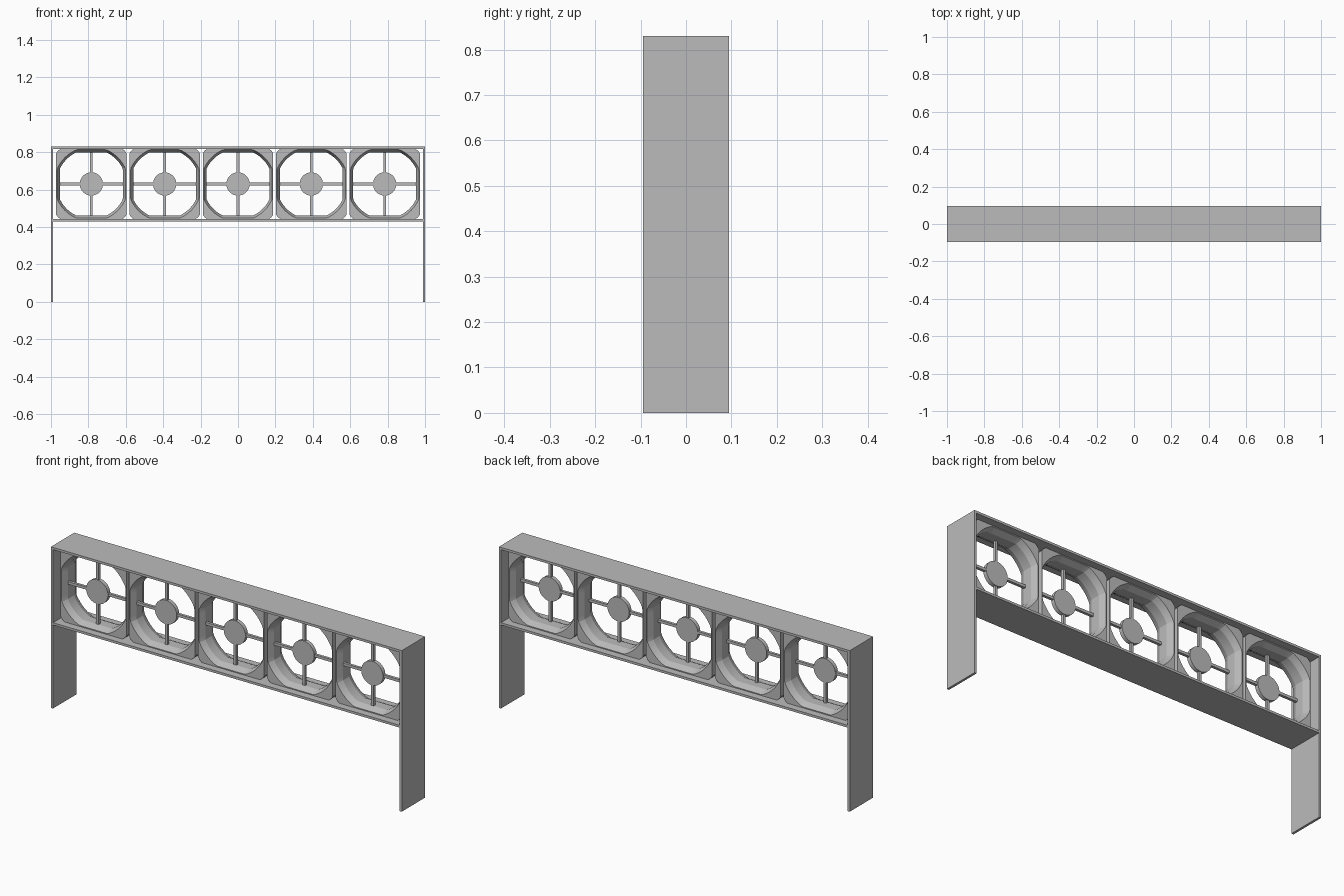
import bpy, bmesh
from math import cos, sin, pi, radians

cube = bpy.data.objects.get("Cube")
if cube:
    bpy.data.objects.remove(cube, do_unlink=True)

grey = bpy.data.materials.new("plain grey")
grey.use_nodes = True
COLOUR = (0.5, 0.5, 0.5, 1)
grey.diffuse_color = COLOUR
grey.node_tree.nodes["Principled BSDF"].inputs["Base Color"].default_value = COLOUR

DEPTH, THICK, TOP = 0.19, 0.012, 0.83
FAN_Z, PITCH, SEGMENTS = 0.63, 0.392, 96


def finish(name, bm, smooth=False):
    bmesh.ops.recalc_face_normals(bm, faces=bm.faces)
    mesh = bpy.data.meshes.new(name)
    bm.to_mesh(mesh)
    bm.free()
    mesh.materials.append(grey)
    ob = bpy.data.objects.new(name, mesh)
    bpy.context.collection.objects.link(ob)
    if smooth:
        bpy.ops.object.select_all(action='DESELECT')
        ob.select_set(True)
        bpy.context.view_layer.objects.active = ob
        bpy.ops.object.shade_smooth_by_angle(angle=radians(12))
    return ob


def box(name, centre, size):
    bm = bmesh.new()
    bmesh.ops.create_cube(bm, size=1)
    bmesh.ops.scale(bm, vec=size, verts=bm.verts)
    bmesh.ops.translate(bm, vec=centre, verts=bm.verts)
    return finish(name, bm)


def clipped_circle(bm, x, y, radius, half):
    """Circle trimmed flat by a square of the given half width."""
    ring = []
    for i in range(SEGMENTS):
        a = 2 * pi * i / SEGMENTS
        r = min(radius, half / max(abs(cos(a)), abs(sin(a))))
        ring.append(bm.verts.new((x + r * cos(a), y, FAN_Z + r * sin(a))))
    return ring


def fan_housing(name, x):
    # Square block with a bore that flares towards both faces
    bm = bmesh.new()
    profile = [(0.057, 0.252, 0.188), (-0.057, 0.252, 0.188),
               (-0.057, 0.2, 0.183), (-0.025, 0.187, 0.168),
               (0.025, 0.187, 0.168), (0.057, 0.2, 0.183)]
    rings = [clipped_circle(bm, x, *p) for p in profile]
    for a, b in zip(rings, rings[1:] + rings[:1]):
        for i in range(SEGMENTS):
            j = (i + 1) % SEGMENTS
            bm.faces.new((a[i], a[j], b[j], b[i]))
    finish(name, bm, True)


def hub(name, x):
    bm = bmesh.new()
    front = clipped_circle(bm, x, -0.028, 0.062, 1)
    face = bm.faces.new(front)
    extruded = bmesh.ops.extrude_face_region(bm, geom=[face], use_keep_orig=True)
    verts = [g for g in extruded["geom"] if isinstance(g, bmesh.types.BMVert)]
    bmesh.ops.translate(bm, vec=(0, 0.02, 0), verts=verts)
    finish(name, bm, True)


# Outer frame
box("top_panel", (0, 0, TOP - THICK / 2), (2, DEPTH, THICK))
box("shelf", (0, 0, 0.436), (2 - 2 * THICK, DEPTH, THICK))
for side, sign in (("left", 1), ("right", -1)):
    box(side + "_leg", (sign * (1 - THICK / 2), 0, (TOP - THICK) / 2),
        (THICK, DEPTH, TOP - THICK))

# Row of fans
for n in range(5):
    x = (n - 2) * PITCH
    fan_housing(f"fan_housing_{n + 1}", x)
    hub(f"fan_hub_{n + 1}", x)
    for sign in (-1, 1):
        side = "left" if sign > 0 else "right"
        end = "upper" if sign > 0 else "lower"
        box(f"{side}_spoke_{n + 1}", (x + sign * 0.115, -0.018, FAN_Z), (0.12, 0.014, 0.014))
        box(f"{end}_spoke_{n + 1}", (x, -0.018, FAN_Z + sign * 0.115), (0.014, 0.014, 0.12))
